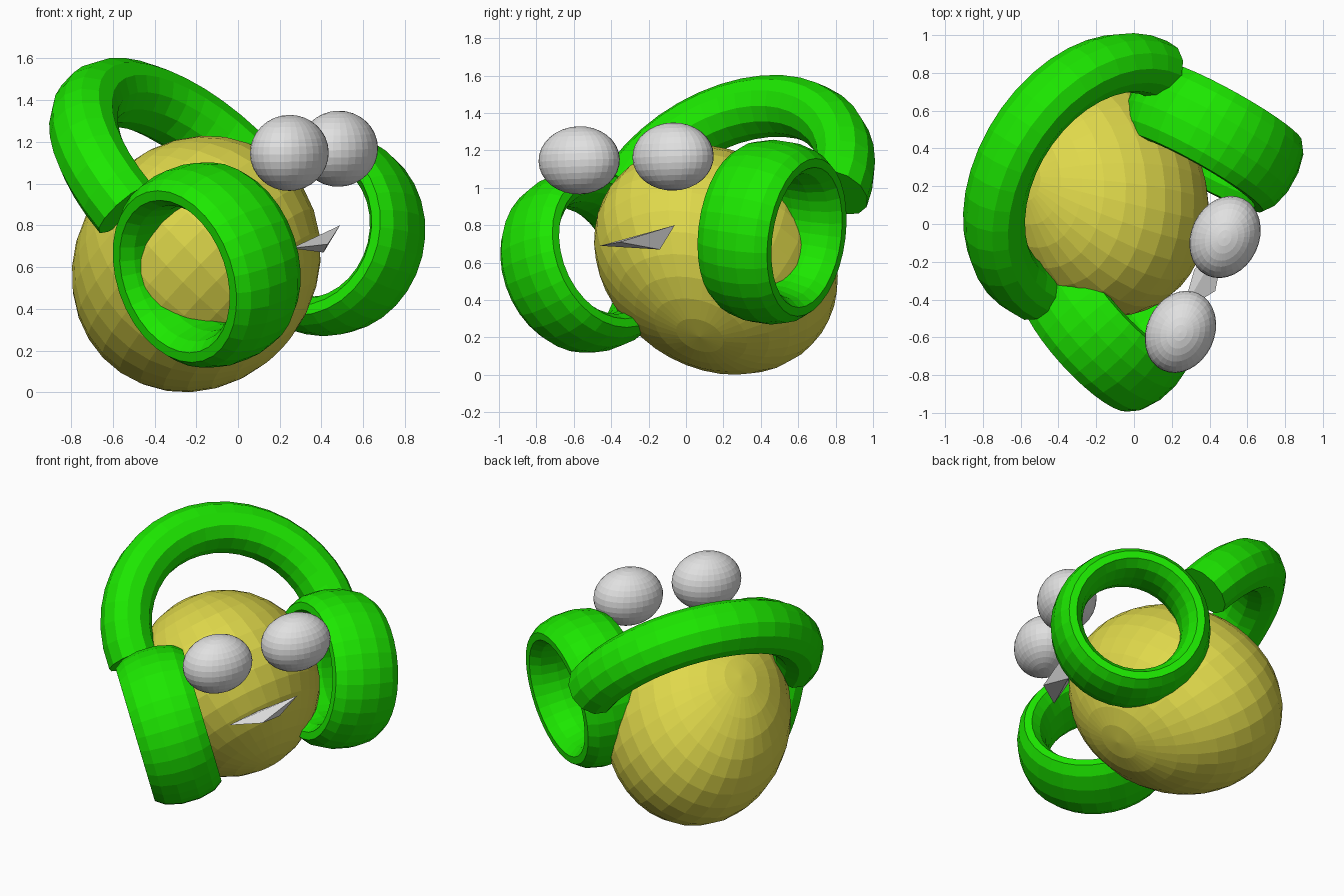
import bpy, bmesh, math
from mathutils import Vector, Matrix

if "Cube" in bpy.data.objects:
    bpy.data.objects.remove(bpy.data.objects["Cube"])


def material(name, rgb):
    m = bpy.data.materials.new(name)
    m.diffuse_color = (*rgb, 1)
    m.use_nodes = True
    m.node_tree.nodes["Principled BSDF"].inputs["Base Color"].default_value = m.diffuse_color
    return m


YELLOW = material("mustard yellow", (0.74, 0.69, 0.07))
GREEN = material("bright green", (0.012, 0.82, 0.0))
GREY = material("light grey", (0.75, 0.75, 0.75))


def finish(bm, name, mat):
    bmesh.ops.recalc_face_normals(bm, faces=bm.faces[:])
    me = bpy.data.meshes.new(name)
    bm.to_mesh(me)
    bm.free()
    me.materials.append(mat)
    ob = bpy.data.objects.new(name, me)
    bpy.context.collection.objects.link(ob)
    return ob


def frame(center, x, z):
    """Placement matrix from a main x axis and an approximate z axis."""
    x = Vector(x).normalized()
    z = Vector(z)
    z = (z - x * z.dot(x)).normalized()
    y = z.cross(x)
    rot = Matrix((x, y, z)).transposed().to_4x4()
    return Matrix.Translation(center) @ rot


def ellipsoid(name, mat, place, radii, seg, rings):
    bm = bmesh.new()
    bmesh.ops.create_uvsphere(bm, u_segments=seg, v_segments=rings, radius=1)
    bm.transform(place @ Matrix.Diagonal((*radii, 1)))
    return finish(bm, name, mat)


def ring(name, mat, place, radius, radial, axial, start=0, end=360, steps=32, sides=12):
    """Elliptical tube swept about local z; capped when it is not a full turn."""
    closed = end - start >= 360
    bm = bmesh.new()
    loops = []
    for i in range(steps if closed else steps + 1):
        a = math.radians(start + (end - start) * i / steps)
        loop = []
        for j in range(sides):
            t = 2 * math.pi * (j + 0.5) / sides
            r = radius + radial * math.sin(t)
            loop.append(bm.verts.new((r * math.cos(a), r * math.sin(a), axial * math.cos(t))))
        loops.append(loop)
    pairs = list(zip(loops, loops[1:]))
    if closed:
        pairs.append((loops[-1], loops[0]))
    for p, q in pairs:
        for j in range(sides):
            k = (j + 1) % sides
            bm.faces.new((p[j], p[k], q[k], q[j]))
    if not closed:
        bm.faces.new(loops[0])
        bm.faces.new(loops[-1])
    bm.transform(place)
    return finish(bm, name, mat)


# Egg-shaped head, long from face to back, tipped backwards
ellipsoid("head", YELLOW, frame((-0.2, 0.16, 0.615), (0.39, -0.75, 0.53), (-0.73, 0.27, 0.62)),
          (0.707, 0.575, 0.575), 32, 16)

# Wide side rings, each with its own axis
for name, center, axis in (("front_side_ring", (-0.15, -0.53, 0.61), (0.716, 0.648, 0.257)),
                           ("back_side_ring", (0.413, 0.46, 0.763), (0.48, 0.86, -0.13))):
    side = Vector(axis).cross(Vector((0, 0, 1)))
    ring(name, GREEN, frame(center, side, axis), 0.402, 0.092, 0.222)

# Arched band over the head
ring("top_band", GREEN, frame((-0.212, 0.235, 0.935), (0.49, 0.868, 0.07), (0.623, -0.406, 0.668)),
     0.677, 0.157, 0.175, -1, 181, 20)

# Eyes
for name, center in (("front_eye", (0.246, -0.571, 1.147)), ("back_eye", (0.482, -0.069, 1.167))):
    ellipsoid(name, GREY, frame(center, (0.425, 0.904, 0.036), (0, 0, 1)), (0.225, 0.18, 0.182), 32, 16)

# Thin wedge mouth: two corners, two lower lip points, one point inside the head
bm = bmesh.new()
for p in ((0.256, -0.46, 0.69), (0.489, -0.06, 0.80), (0.43, -0.355, 0.71),
          (0.41, -0.14, 0.67), (0.32, -0.24, 0.72)):
    bm.verts.new(p)
bmesh.ops.convex_hull(bm, input=bm.verts[:])
finish(bm, "mouth", GREY)
